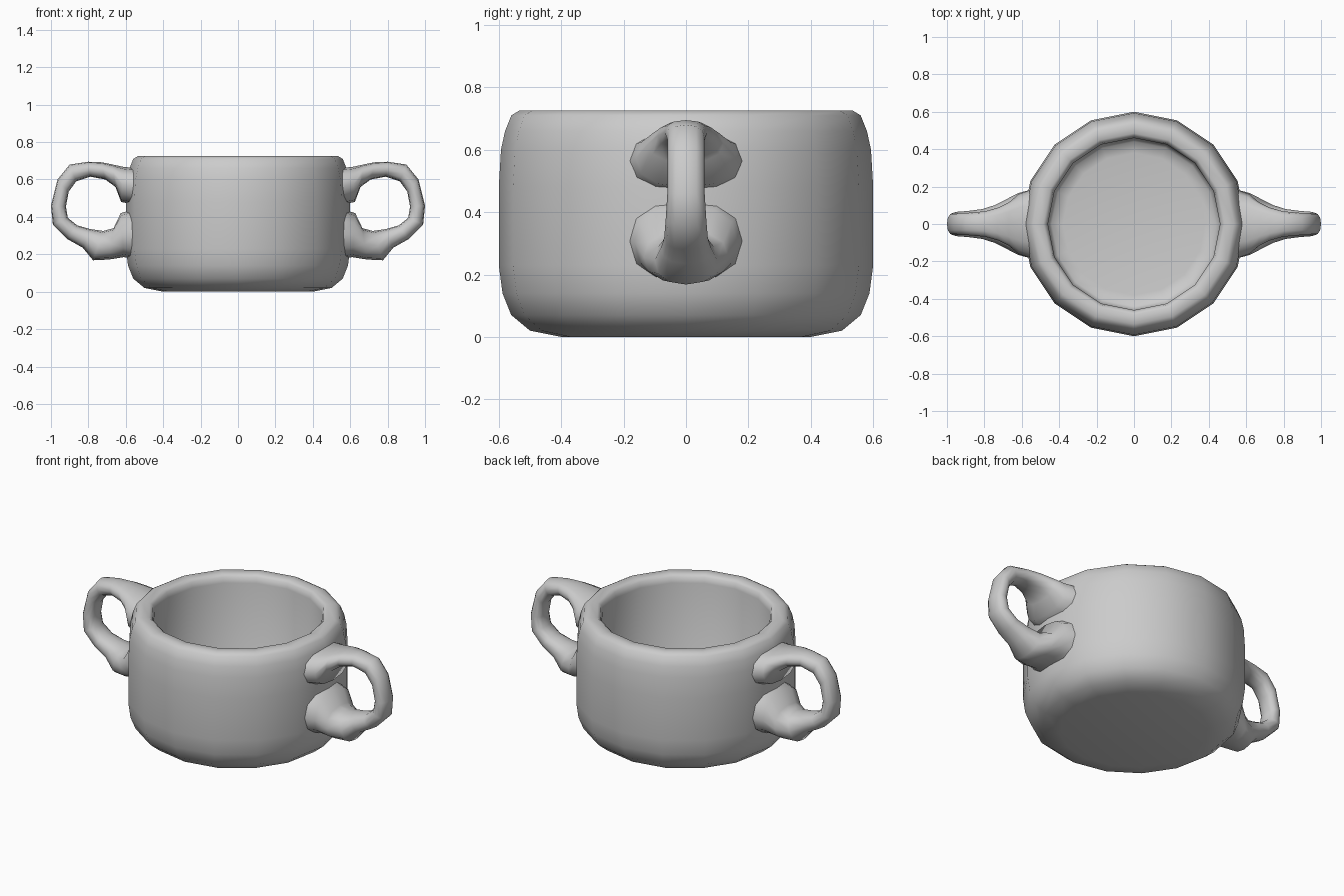
import bpy, bmesh, math

if "Cube" in bpy.data.objects:
    bpy.data.objects.remove(bpy.data.objects["Cube"])


def make_object(name, bm, angle):
    bmesh.ops.recalc_face_normals(bm, faces=bm.faces)
    mesh = bpy.data.meshes.new(name)
    bm.to_mesh(mesh)
    bm.free()
    obj = bpy.data.objects.new(name, mesh)
    bpy.context.collection.objects.link(obj)
    bpy.ops.object.select_all(action='DESELECT')
    obj.select_set(True)
    bpy.context.view_layer.objects.active = obj
    bpy.ops.object.shade_smooth_by_angle(angle=math.radians(angle))
    return obj


def skin(bm, rings):
    # Join successive closed rings with quads and cap both ends
    loops = [[bm.verts.new(p) for p in ring] for ring in rings]
    n = len(loops[0])
    for a, b in zip(loops, loops[1:]):
        for i in range(n):
            j = (i + 1) % n
            bm.faces.new((a[i], a[j], b[j], b[i]))
    bm.faces.new(loops[0])
    bm.faces.new(loops[-1])


# Cup body: 16-sided turned profile, outside bottom to inside floor
SIDES = 16
profile = [(0.40, 0.0), (0.50, 0.02), (0.56, 0.07), (0.588, 0.14),
           (0.60, 0.23), (0.60, 0.48), (0.593, 0.60), (0.58, 0.66),
           (0.56, 0.71), (0.535, 0.725), (0.485, 0.725), (0.468, 0.712),
           (0.46, 0.68), (0.46, 0.12), (0.44, 0.09), (0.38, 0.08)]
bm = bmesh.new()
skin(bm, [[(r * math.cos(math.tau * k / SIDES), r * math.sin(math.tau * k / SIDES), z)
           for k in range(SIDES)] for r, z in profile])
make_object("cup_body", bm, 50)

# Handle sections: outer x, z / inner x, z / half width
sections = [
    (0.53, 0.66, 0.53, 0.46, 0.19), (0.61, 0.667, 0.625, 0.48, 0.16),
    (0.67, 0.68, 0.655, 0.56, 0.12), (0.73, 0.692, 0.71, 0.60, 0.09),
    (0.80, 0.695, 0.79, 0.615, 0.068), (0.90, 0.68, 0.865, 0.59, 0.06),
    (0.965, 0.60, 0.905, 0.535, 0.06), (1.0, 0.46, 0.92, 0.455, 0.06),
    (0.99, 0.36, 0.91, 0.395, 0.065), (0.91, 0.28, 0.86, 0.355, 0.07),
    (0.83, 0.235, 0.79, 0.335, 0.08), (0.775, 0.168, 0.72, 0.325, 0.10),
    (0.69, 0.172, 0.665, 0.34, 0.135), (0.61, 0.185, 0.627, 0.42, 0.165),
    (0.53, 0.17, 0.53, 0.45, 0.19)]


def handle_ring(ox, oz, ix, iz, w, n=12):
    ring = []
    for k in range(n):
        a = math.tau * k / n
        c = math.copysign(abs(math.cos(a)) ** 0.85, math.cos(a))
        s = math.copysign(abs(math.sin(a)) ** 0.85, math.sin(a))
        t = (1 + c) / 2
        ring.append((ix + (ox - ix) * t, w * s, iz + (oz - iz) * t))
    return ring


# Pair of handles, mirrored left to right
bm = bmesh.new()
skin(bm, [handle_ring(*s) for s in sections])
handles = make_object("handles", bm, 75)
mirror = handles.modifiers.new("mirror", 'MIRROR')
mirror.use_mirror_merge = False
